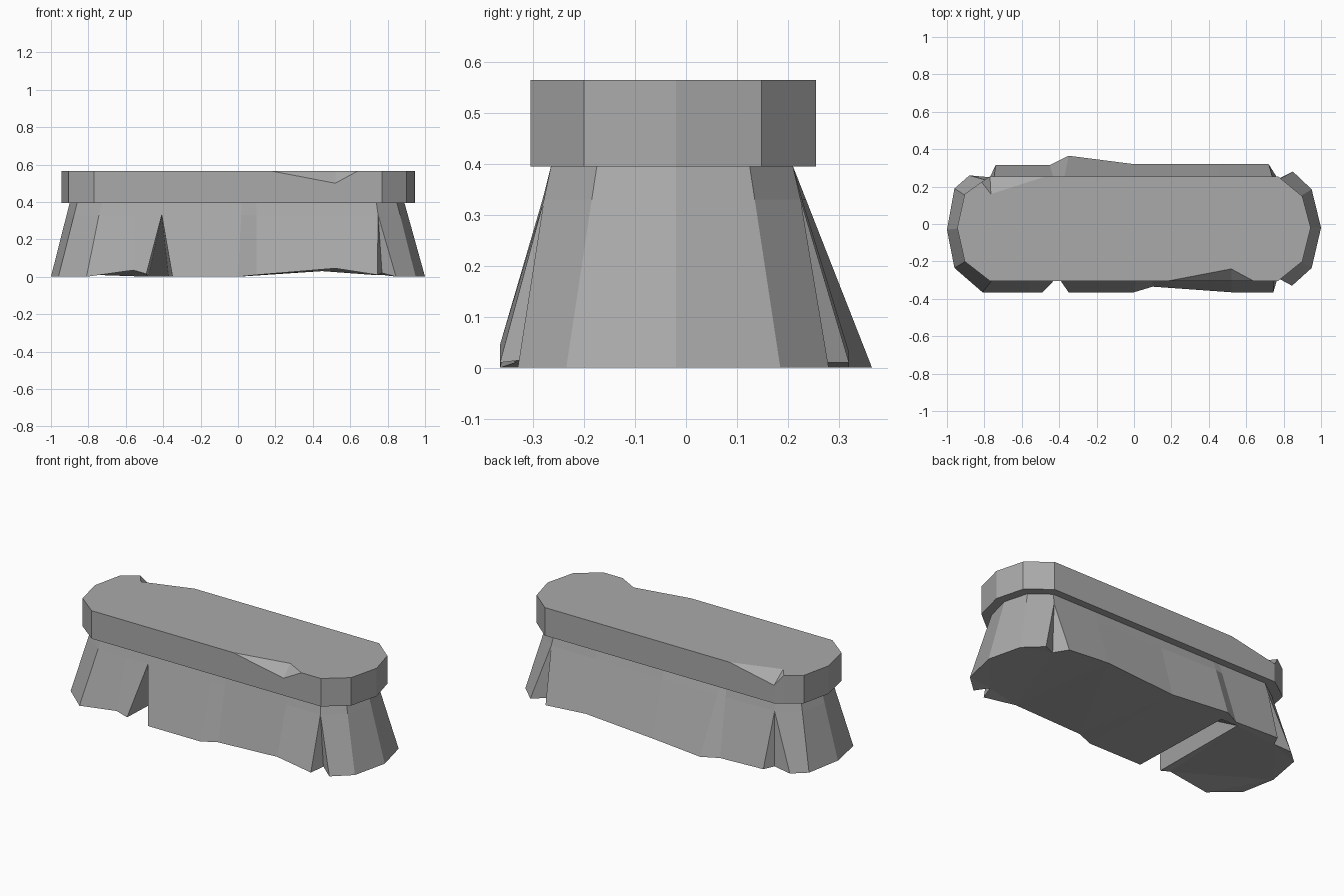
import bpy, bmesh

if "Cube" in bpy.data.objects:
    bpy.data.objects.remove(bpy.data.objects["Cube"])

stone = bpy.data.materials.new("grey stone")
stone.diffuse_color = (0.40, 0.40, 0.40, 1)
stone.use_nodes = True
stone.node_tree.nodes["Principled BSDF"].inputs["Base Color"].default_value = stone.diffuse_color


def loft(name, rings):
    """Skin closed rings of points; coincident points are shared, so quads may shrink to triangles."""
    bm = bmesh.new()
    pool = {}

    def vert(p):
        key = tuple(round(c, 4) for c in p)
        if key not in pool:
            pool[key] = bm.verts.new(key)
        return pool[key]

    def face(points):
        vs = list(dict.fromkeys(vert(p) for p in points))
        if len(vs) > 2 and not bm.faces.get(vs):
            return bm.faces.new(vs)

    n = len(rings[0])
    for low, high in zip(rings, rings[1:]):
        for i in range(n):
            j = (i + 1) % n
            face([low[i], low[j], high[j], high[i]])
    caps = [face(rings[0][::-1]), face(rings[-1])]
    bmesh.ops.triangulate(bm, faces=[f for f in caps if f])
    bmesh.ops.recalc_face_normals(bm, faces=bm.faces[:])
    me = bpy.data.meshes.new(name)
    bm.to_mesh(me)
    bm.free()
    me.materials.append(stone)
    ob = bpy.data.objects.new(name, me)
    bpy.context.collection.objects.link(ob)
    return ob


SLAB_LOW, SLAB_TOP, NOTCH = 0.395, 0.565, 0.33

# Flared base: each entry is a top point and the foot points below it.
# Several feet under one top point form a notch in the wall.
base = [
    ((0.89, -0.02), [(1.0, -0.02, 0)]),
    ((0.85, 0.125), [(0.95, 0.185, 0)]),
    ((0.74, 0.21), [(0.85, 0.28, 0), (0.77, 0.24, 0.01), (0.72, 0.32, 0.01)]),
    ((0.45, 0.21), [(0.45, 0.32, 0.03)]),
    ((0.0, 0.21), [(0.0, 0.32, 0)]),
    ((-0.38, 0.21), [(-0.35, 0.365, 0)]),
    ((-0.42, 0.21), [(-0.45, 0.315, 0)]),
    ((-0.74, 0.21), [(-0.74, 0.315, 0.01), (-0.77, 0.25, 0.01), (-0.88, 0.26, 0)]),
    ((-0.86, 0.125), [(-0.96, 0.19, 0)]),
    ((-0.90, -0.02), [(-1.0, -0.03, 0)]),
    ((-0.86, -0.175), [(-0.96, -0.235, 0)]),
    ((-0.73, -0.265), [(-0.81, -0.365, 0)]),
    ((-0.56, -0.265), [(-0.56, -0.365, 0.035)]),
    # long crack running under the base towards the back
    ((-0.405, -0.265), [(-0.49, -0.365, 0.015), (-0.48, 0.29, 0),
                        (-0.37, 0.29, 0), (-0.35, -0.365, 0)]),
    ((0.02, -0.265), [(0.0, -0.365, 0)]),
    ((0.10, -0.255), [(0.10, -0.335, 0.01)]),
    ((0.52, -0.265), [(0.52, -0.365, 0.045)]),
    ((0.74, -0.265), [(0.745, -0.365, 0.01), (0.77, -0.28, 0.02), (0.845, -0.33, 0)]),
    ((0.85, -0.175), [(0.95, -0.235, 0)]),
]
foot, mid, top = [], [], []
k = 1 - NOTCH / SLAB_LOW
for (tx, ty), feet in base:
    # the apex of a notch lies on the wall between its two outer feet
    mx, my = ((feet[0][a] + feet[-1][a]) / 2 for a in (0, 1))
    for f in feet:
        foot.append(f)
        mid.append((tx + (mx - tx) * k, ty + (my - ty) * k, NOTCH))
        top.append((tx, ty, SLAB_LOW))
loft("base", [foot, mid, top])

# Slab: outline points; a chipped one also has a lip height and a set-back top point
slab = [
    (0.945, -0.02), (0.90, 0.148), (0.77, 0.255),
    (-0.47, 0.255), (-0.77, 0.255, 0.505, -0.765, 0.16), (-0.815, 0.225),
    (-0.905, 0.16), (-0.945, -0.02), (-0.905, -0.2), (-0.77, -0.305),
    (0.18, -0.305), (0.52, -0.305, 0.50, 0.52, -0.24), (0.64, -0.305),
    (0.77, -0.305), (0.90, -0.2),
]
full = [p if len(p) > 2 else (p[0], p[1], SLAB_TOP, p[0], p[1]) for p in slab]
loft("slab", [
    [(x, y, SLAB_LOW) for x, y, _, _, _ in full],
    [(x, y, z) for x, y, z, _, _ in full],
    [(u, v, SLAB_TOP) for _, _, _, u, v in full],
])
